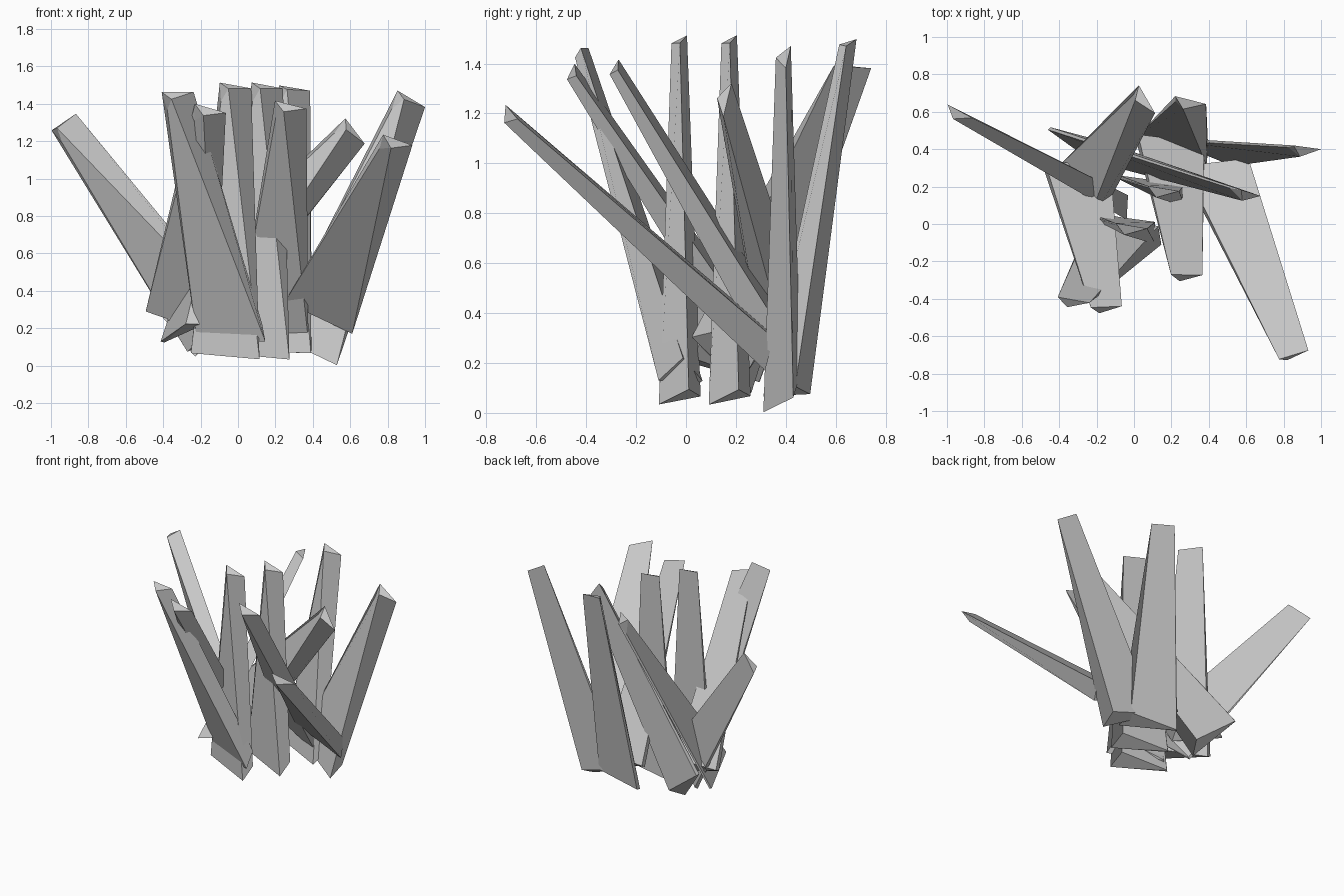
import bpy
from mathutils import Vector, Matrix

if "Cube" in bpy.data.objects:
    bpy.data.objects.remove(bpy.data.objects["Cube"])

# Shared shard outline: back-left, front-left, ridge, right (offsets from each end's centre)
FOOT = [(-.18, .07, 0), (-.195, .055, 0), (.18, -.08, -.02), (.17, .04, .04)]
TIP = [(-.085, .03, .03), (-.075, .02, -.07), (-.035, -.03, 0), (.085, .01, .005)]


def shard(name, foot, tip, across):
    """Tapered ridged shard from foot to tip; 'across' is its width direction."""
    foot, tip = Vector(foot), Vector(tip)
    z = (tip - foot).normalized()
    x = Vector(across)
    x = (x - z * x.dot(z)).normalized()
    rot = Matrix((x, z.cross(x), z)).transposed()
    verts = [foot + rot @ Vector(p) for p in FOOT]
    verts += [tip + rot @ Vector(p) for p in TIP]
    # sides, then folded end caps
    faces = [(i, (i + 1) % 4, (i + 1) % 4 + 4, i + 4) for i in range(4)]
    faces += [(0, 2, 1), (0, 3, 2), (4, 5, 6), (4, 6, 7)]
    mesh = bpy.data.meshes.new(name)
    mesh.from_pydata(verts, [], faces)
    mesh.update()
    obj = bpy.data.objects.new(name, mesh)
    bpy.context.collection.objects.link(obj)


# Upright shards in the middle
shard("upright_shard_front", (-.06, -.02, .06), (-.015, -.03, 1.48), (1, -.05, 0))
shard("upright_shard_middle", (.10, .18, .06), (.155, .17, 1.48), (1, -.05, 0))
shard("upright_shard_back", (.22, .41, .08), (.30, .64, 1.47), (1, -.1, 0))

# Shards leaning forward
shard("forward_shard_left", (-.03, -.02, .14), (-.32, -.42, 1.44), (1, -.1, .15))
shard("forward_shard_middle", (-.30, .29, .24), (-.15, -.45, 1.35), (1, .06, -.1))
shard("forward_shard_right", (.20, .42, .20), (.28, -.28, 1.37), (1, 0, -.05))
shard("low_shard_right", (.44, .31, .27), (.85, -.70, 1.18), (.85, .3, -.2))

# Shards leaning sideways and back
shard("side_shard_right", (.37, .39, .09), (.92, .39, 1.41), (.93, 0, -.37))
shard("crossing_shard_right", (-.33, .43, .19), (.61, .15, 1.24), (.7, -.1, -.67))
shard("side_shard_left", (-.15, .15, .20), (-.93, .58, 1.29), (.8, -.3, .6))
shard("back_shard", (-.33, .12, .18), (.05, .65, 1.38), (.6, -.7, .15))
